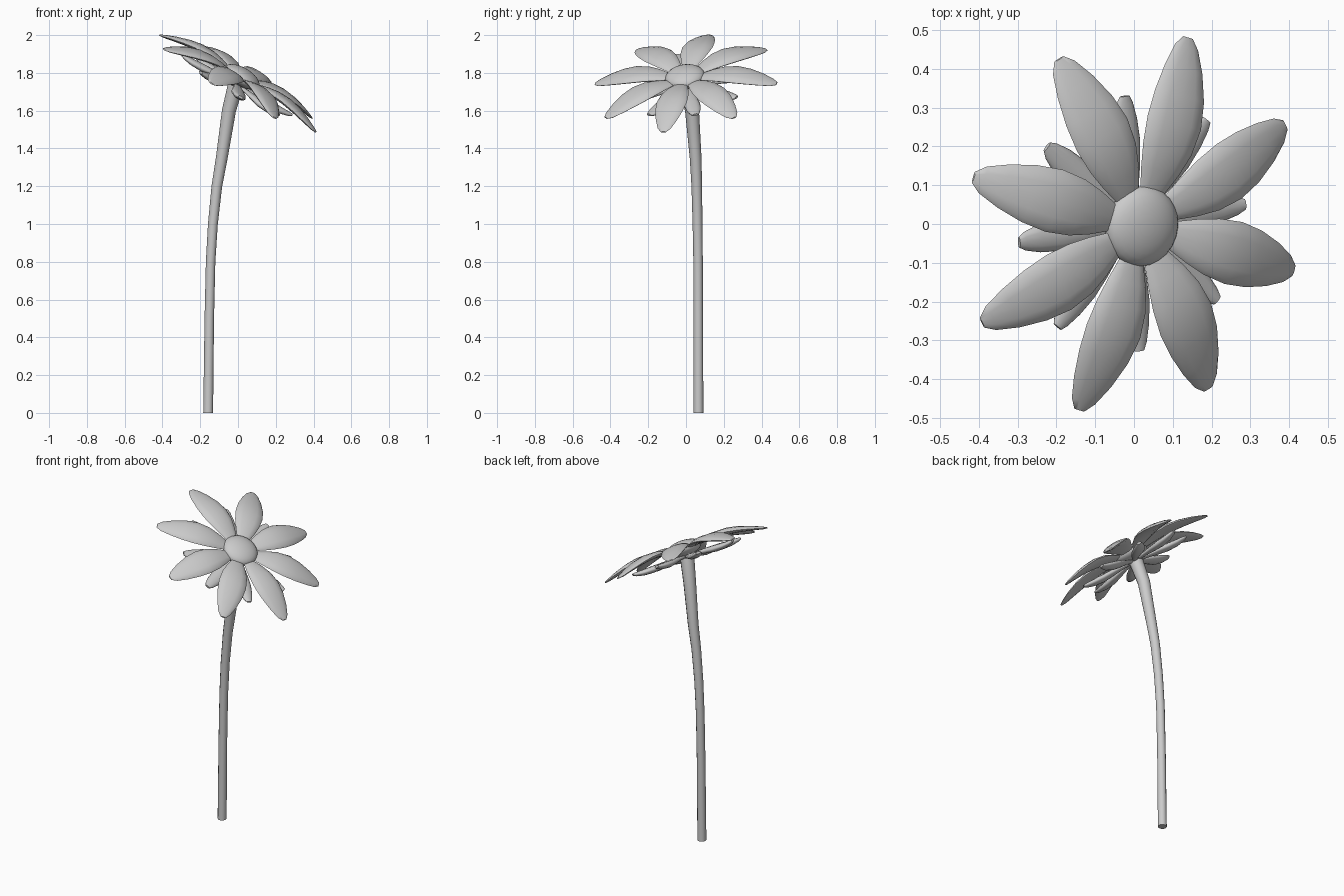
import bpy, bmesh, math
from mathutils import Vector, Matrix

if "Cube" in bpy.data.objects:
    bpy.data.objects.remove(bpy.data.objects["Cube"])

# Tilted frame of the flower head
n = Vector((0.573, -0.167, 1)).normalized()
v = Vector((0, 0, 1)).cross(n).normalized()
u = v.cross(n)
HEAD = Matrix((u, v, n)).transposed().to_4x4()
HEAD.translation = (0, 0, 1.745)


def loft(bm, rings):
    """Skin a list of closed rings and cap both ends."""
    loops = [[bm.verts.new(p) for p in ring] for ring in rings]
    for a, b in zip(loops, loops[1:]):
        for i in range(len(a)):
            j = (i + 1) % len(a)
            bm.faces.new((a[i], a[j], b[j], b[i]))
    bm.faces.new(loops[0][::-1])
    bm.faces.new(loops[-1])


def finish(name, bm, angle=60):
    bmesh.ops.recalc_face_normals(bm, faces=bm.faces[:])
    me = bpy.data.meshes.new(name)
    bm.to_mesh(me)
    bm.free()
    ob = bpy.data.objects.new(name, me)
    bpy.context.collection.objects.link(ob)
    bpy.ops.object.select_all(action='DESELECT')
    ob.select_set(True)
    bpy.context.view_layer.objects.active = ob
    bpy.ops.object.shade_smooth_by_angle(angle=math.radians(angle))
    return ob


def petal_row(name, sections, start, crown, belly):
    """Eight arched petals; each section is (radius, height, width)."""
    wmax = max(s[2] for s in sections)
    for k in range(8):
        rot = Matrix.Rotation(math.radians(start + 45 * k), 4, 'Z')
        rings = []
        for r, h, w in sections:
            ring = []
            for i in range(12):
                a = math.tau * i / 12
                t = (crown if math.sin(a) > 0 else belly) * w / wmax
                p = Vector((r, w / 2 * math.cos(a), h + t * math.sin(a)))
                ring.append(HEAD @ (rot @ p))
            rings.append(ring)
        bm = bmesh.new()
        loft(bm, rings)
        finish(f"{name}_{k + 1}", bm)


# Upper large petals and lower small petals
petal_row("large_petal", [(.05, .03, .05), (.10, .042, .078), (.15, .050, .116),
                          (.21, .055, .150), (.28, .052, .166), (.35, .040, .152),
                          (.42, .022, .116), (.475, .005, .072), (.50, -.002, .03)],
          0, .022, .018)
petal_row("small_petal", [(.03, -.008, .035), (.09, -.010, .05), (.15, -.014, .072),
                          (.21, -.018, .085), (.27, -.018, .074), (.315, -.014, .05),
                          (.335, -.010, .028)],
          22.5, .02, .02)

# Domed flower centre
bm = bmesh.new()
bmesh.ops.create_uvsphere(bm, u_segments=24, v_segments=14, radius=0.105)
bmesh.ops.transform(bm, verts=bm.verts[:],
                    matrix=HEAD @ Matrix.Translation((0, 0, .04)) @ Matrix.Diagonal((1, 1, .45, 1)))
finish("flower_centre", bm)

# Curved stem, widening towards the head
path = [(-.158, .066, 0, .026), (-.152, .065, .5, .025), (-.145, .064, .8, .025),
        (-.133, .061, 1.0, .026), (-.112, .057, 1.2, .028), (-.086, .051, 1.35, .031),
        (-.048, .032, 1.6, .037), (-.012, .006, 1.735, .042)]
pts = [Vector(p[:3]) for p in path]
rings = []
for i, p in enumerate(path):
    d = pts[min(i + 1, len(pts) - 1)] - pts[max(i - 1, 0)]
    q = Vector((0, 0, 1)).rotation_difference(d if i else Vector((0, 0, 1)))
    rings.append([pts[i] + q @ Vector((p[3] * math.cos(math.tau * j / 12),
                                       p[3] * math.sin(math.tau * j / 12), 0))
                  for j in range(12)])
bm = bmesh.new()
loft(bm, rings)
finish("stem", bm, 45)
